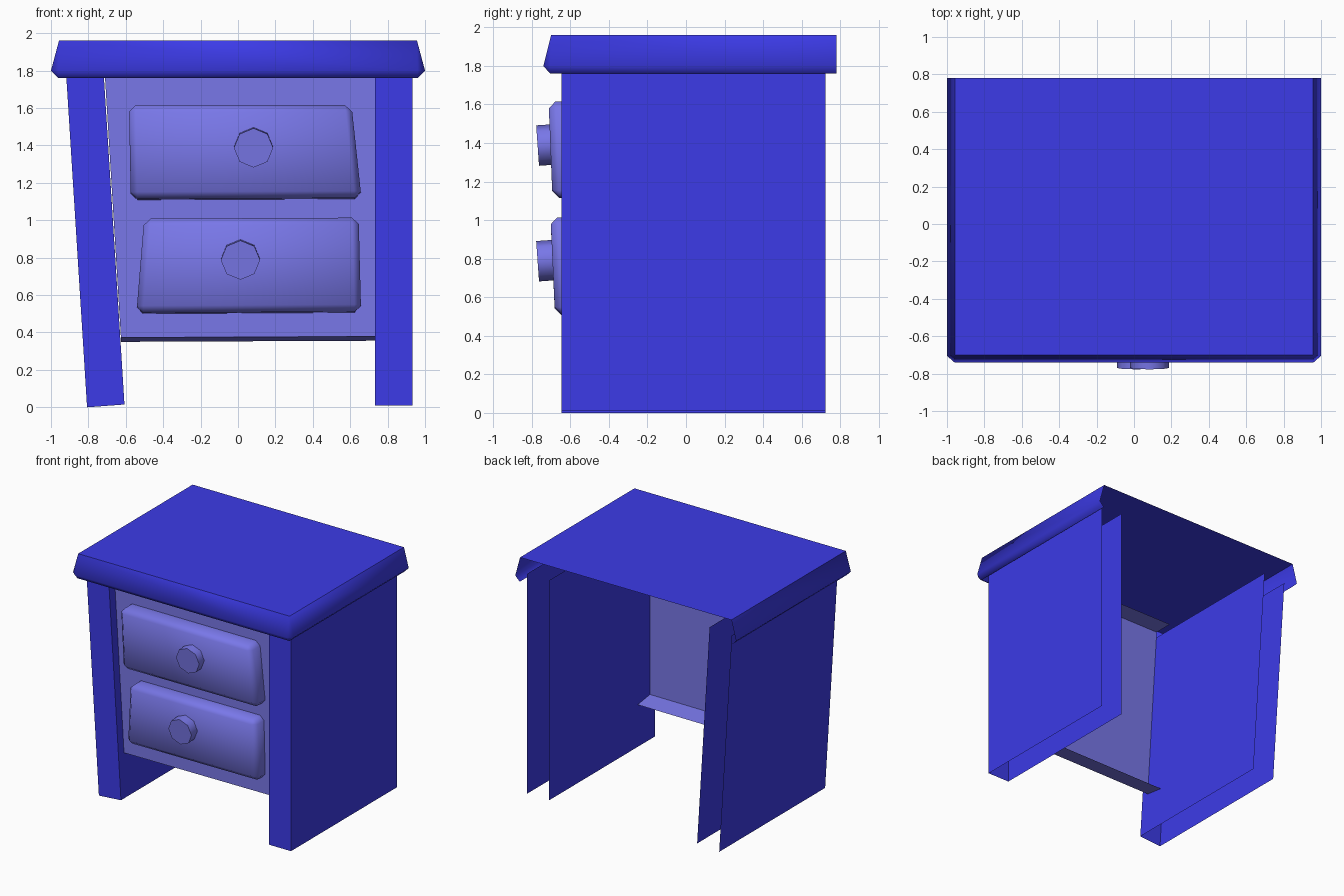
import bpy, bmesh, math
from mathutils import Matrix

if "Cube" in bpy.data.objects:
    bpy.data.objects.remove(bpy.data.objects["Cube"])


def material(name, rgb):
    m = bpy.data.materials.new(name)
    m.diffuse_color = (*rgb, 1)
    m.use_nodes = True
    m.node_tree.nodes["Principled BSDF"].inputs["Base Color"].default_value = m.diffuse_color
    return m


BODY = material("deep_blue", (0.045, 0.043, 0.80))
FRONT = material("pale_blue", (0.19, 0.185, 0.81))


def finish(bm, name, mat, smooth=None, outward=True):
    if outward:
        bmesh.ops.recalc_face_normals(bm, faces=bm.faces)
    me = bpy.data.meshes.new(name)
    bm.to_mesh(me)
    bm.free()
    me.materials.append(mat)
    ob = bpy.data.objects.new(name, me)
    bpy.context.collection.objects.link(ob)
    if smooth:
        bpy.ops.object.select_all(action='DESELECT')
        ob.select_set(True)
        bpy.context.view_layer.objects.active = ob
        bpy.ops.object.shade_smooth_by_angle(angle=math.radians(smooth))
    return ob


def strips(bm, rows):
    """Join neighbouring rows of points with quads."""
    vs = [[bm.verts.new(p) for p in r] for r in rows]
    for a, b in zip(vs, vs[1:]):
        for i in range(len(a) - 1):
            bm.faces.new((a[i], a[i + 1], b[i + 1], b[i]))
    return vs


# Table top: hollow shell, open underneath and behind
def rim(z, side, side_y, front, front_y):
    right = [(side, 0.78, z), (side, side_y, z), (front, front_y, z)]
    return right + [(-x, y, h) for x, y, h in reversed(right)]


bm = bmesh.new()
rows = strips(bm, [rim(1.76, 0.96, -0.705, 0.96, -0.705),
                   rim(1.80, 1.0, -0.705, 0.96, -0.74),
                   rim(1.96, 0.957, -0.70, 0.957, -0.70)])
bm.faces.new(rows[-1])
bmesh.ops.remove_doubles(bm, verts=bm.verts, dist=0.0005)
finish(bm, "table_top", BODY, 61)


# Side legs: U-shaped panels, open behind; the left one leans
def leg(name, bottom, top):
    bm = bmesh.new()
    rows = []
    for (x0, z0), (x1, z1) in (bottom, top):
        rows.append([(x0, 0.723, z0), (x0, -0.647, z0),
                     (x1, -0.647, z1), (x1, 0.723, z1)])
    strips(bm, rows)
    finish(bm, name, BODY, outward=False)


leg("left_leg", ((-0.807, 0.0), (-0.607, 0.015)), ((-0.92, 1.80), (-0.72, 1.815)))
leg("right_leg", ((0.733, 0.01), (0.933, 0.01)), ((0.733, 1.81), (0.933, 1.81)))

# Front panel with lips folded back along its top and bottom edges
bm = bmesh.new()
strips(bm, [[(-0.626, y, z), (0.732, y, z + 0.006)] if z < 1 else
            [(-0.717, y, z), (0.732, y, z)]
            for y, z in ((-0.42, 0.35), (-0.58, 0.373), (-0.58, 1.86), (-0.42, 1.86))])
finish(bm, "front_panel", FRONT, outward=False)


# Drawers: crooked bevelled blocks, open at the back, with octagonal knobs
def drawer(name, corners, y_top, y_low):
    bm = bmesh.new()
    front = [(x, y_top if i < 2 else y_low, z) for i, (x, z) in enumerate(corners)]
    back = [(x, -0.586, z if i < 2 else z - 0.008) for i, (x, z) in enumerate(corners)]
    rows = strips(bm, [back + back[:1], front + front[:1]])
    bm.faces.new(rows[1][:4])
    bmesh.ops.remove_doubles(bm, verts=bm.verts, dist=0.0005)
    bmesh.ops.recalc_face_normals(bm, faces=bm.faces)
    edges = [e for e in bm.edges if not e.is_boundary]
    bmesh.ops.bevel(bm, geom=edges, offset=0.035, segments=1,
                    profile=0.5, affect='EDGES')
    finish(bm, name, FRONT, 60)


def knob(name, x, z):
    bm = bmesh.new()
    place = (Matrix.Translation((x, -0.725, z))
             @ Matrix.Rotation(math.radians(94), 4, 'X')
             @ Matrix.Rotation(math.radians(90), 4, 'Z'))
    bmesh.ops.create_cone(bm, cap_ends=True, segments=8, radius1=0.105,
                          radius2=0.105, depth=0.09, matrix=place)
    finish(bm, name, FRONT, 50)


drawer("upper_drawer", [(-0.583, 1.615), (0.607, 1.615), (0.66, 1.122), (-0.573, 1.117)],
       -0.713, -0.693)
drawer("lower_drawer", [(-0.502, 1.008), (0.645, 1.014), (0.658, 0.515), (-0.543, 0.508)],
       -0.703, -0.68)
knob("upper_knob", 0.083, 1.39)
knob("lower_knob", 0.013, 0.79)
